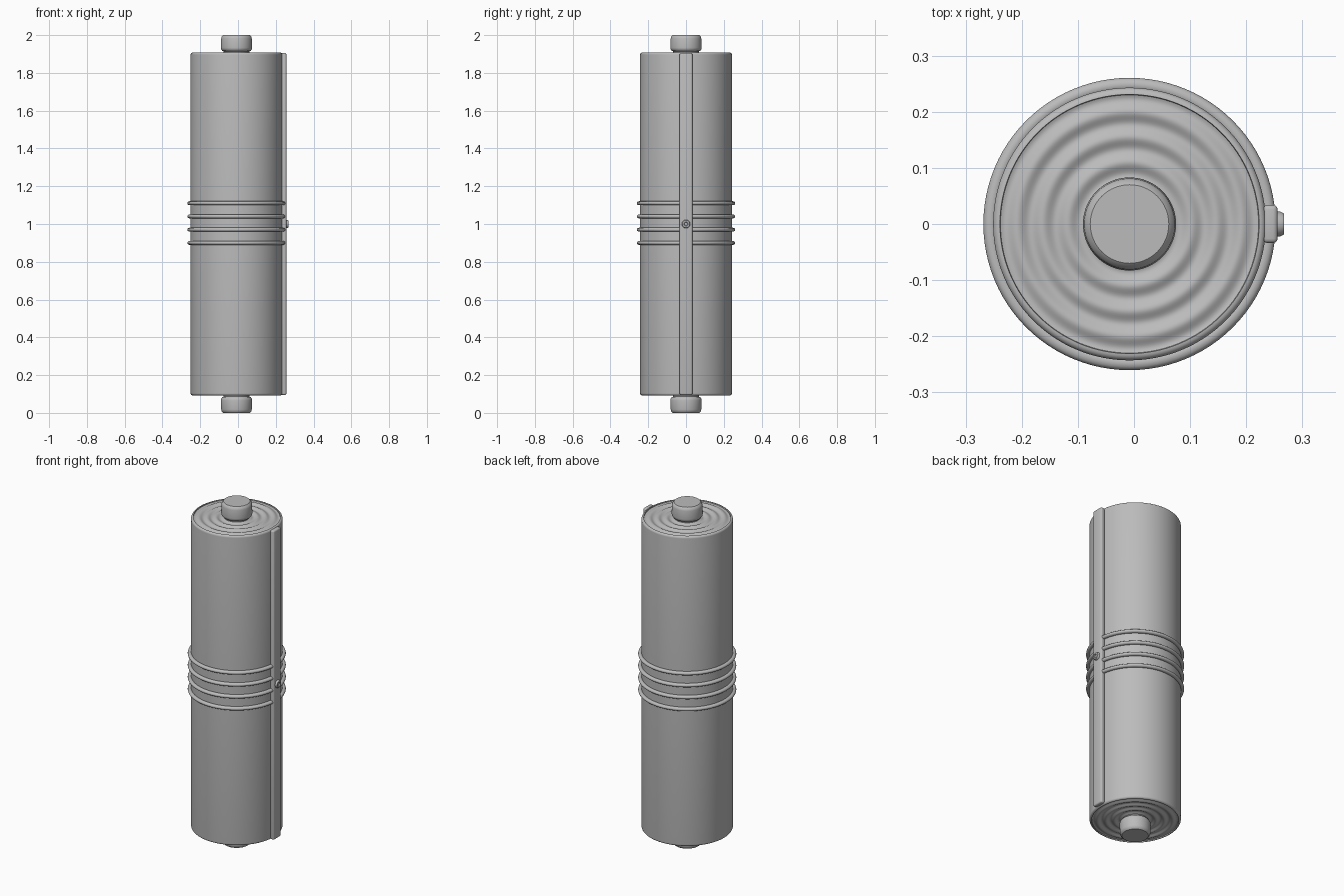
import bpy, bmesh, math
from mathutils import Matrix, Vector

cube = bpy.data.objects.get("Cube")
if cube:
    bpy.data.objects.remove(cube, do_unlink=True)

AXIS_X = -0.008
MID_Z = 1.0

grey = bpy.data.materials.new("plain_grey")
grey.use_nodes = True
colour = (0.5, 0.5, 0.5, 1)
grey.diffuse_color = colour
grey.node_tree.nodes["Principled BSDF"].inputs["Base Color"].default_value = colour


def finish(name, bm, location, angle=40):
    bmesh.ops.recalc_face_normals(bm, faces=bm.faces)
    mesh = bpy.data.meshes.new(name)
    bm.to_mesh(mesh)
    bm.free()
    mesh.materials.append(grey)
    obj = bpy.data.objects.new(name, mesh)
    obj.location = location
    bpy.context.collection.objects.link(obj)
    bpy.ops.object.select_all(action='DESELECT')
    obj.select_set(True)
    bpy.context.view_layer.objects.active = obj
    bpy.ops.object.shade_smooth_by_angle(angle=math.radians(angle))
    return obj


def lathe(name, profile, location, steps=96, closed=False, angle=40):
    """Spin a (radius, height) profile around z."""
    bm = bmesh.new()
    verts = [bm.verts.new((r, 0, z)) for r, z in profile]
    edges = [bm.edges.new(pair) for pair in zip(verts, verts[1:])]
    if closed:
        edges.append(bm.edges.new((verts[-1], verts[0])))
    bmesh.ops.spin(bm, geom=verts + edges, cent=(0, 0, 0), axis=(0, 0, 1),
                   angle=math.tau, steps=steps)
    bmesh.ops.remove_doubles(bm, verts=bm.verts, dist=0.0001)
    return finish(name, bm, location, angle)


# Main cylinder with rounded rims and rippled ends
half = 0.908
end = [(0, half - 0.004)]
for i in range(49):
    r = 0.06 + 0.17 * i / 48
    end.append((r, half - 0.004 + 0.004 * math.cos(math.tau * (r - 0.2) / 0.045)))
for i in range(7):
    a = math.pi / 2 * (1 - i / 6)
    end.append((0.231 + 0.012 * math.cos(a), half - 0.012 + 0.012 * math.sin(a)))
lathe("body", end + [(r, -z) for r, z in reversed(end)], (AXIS_X, 0, MID_Z), 128)

# End terminals, mirrored top and bottom
button = [(0, -0.02), (0.068, -0.02), (0.068, 0.004), (0.076, 0.007), (0.082, 0.016),
          (0.083, 0.024), (0.081, 0.072), (0.078, 0.083), (0.070, 0.09), (0, 0.09)]
for name, sign in (("top_terminal", 1), ("bottom_terminal", -1)):
    lathe(name, [(r, sign * z) for r, z in button],
          (AXIS_X, 0, MID_Z + sign * 0.91), 64)

# Four raised bands around the middle
tube = [(0.248 + 0.0125 * math.cos(a), 0.0105 * math.sin(a))
        for a in (math.tau * i / 12 for i in range(12))]
for i in range(4):
    lathe(f"band_{i + 1}", tube, (AXIS_X, 0, 0.9 + 0.07 * i), 96, True, 80)

# Long side strip covering the band ends
bm = bmesh.new()
bmesh.ops.create_cube(bm, size=1, matrix=Matrix.Diagonal((0.026, 0.068, 1.81, 1)))
bmesh.ops.bevel(bm, geom=bm.edges[:], offset=0.008, segments=3, profile=0.5,
                affect='EDGES')
finish("side_strip", bm, (0.243, 0, MID_Z))

# Small round screw on the strip, with a recessed centre
screw = [(0, -0.01), (0.022, -0.01), (0.022, 0.005), (0.019, 0.011),
         (0.011, 0.011), (0.009, 0.006), (0, 0.006)]
obj = lathe("strip_screw", screw, (0.256, 0, MID_Z), 32)
obj.rotation_euler.y = math.pi / 2
